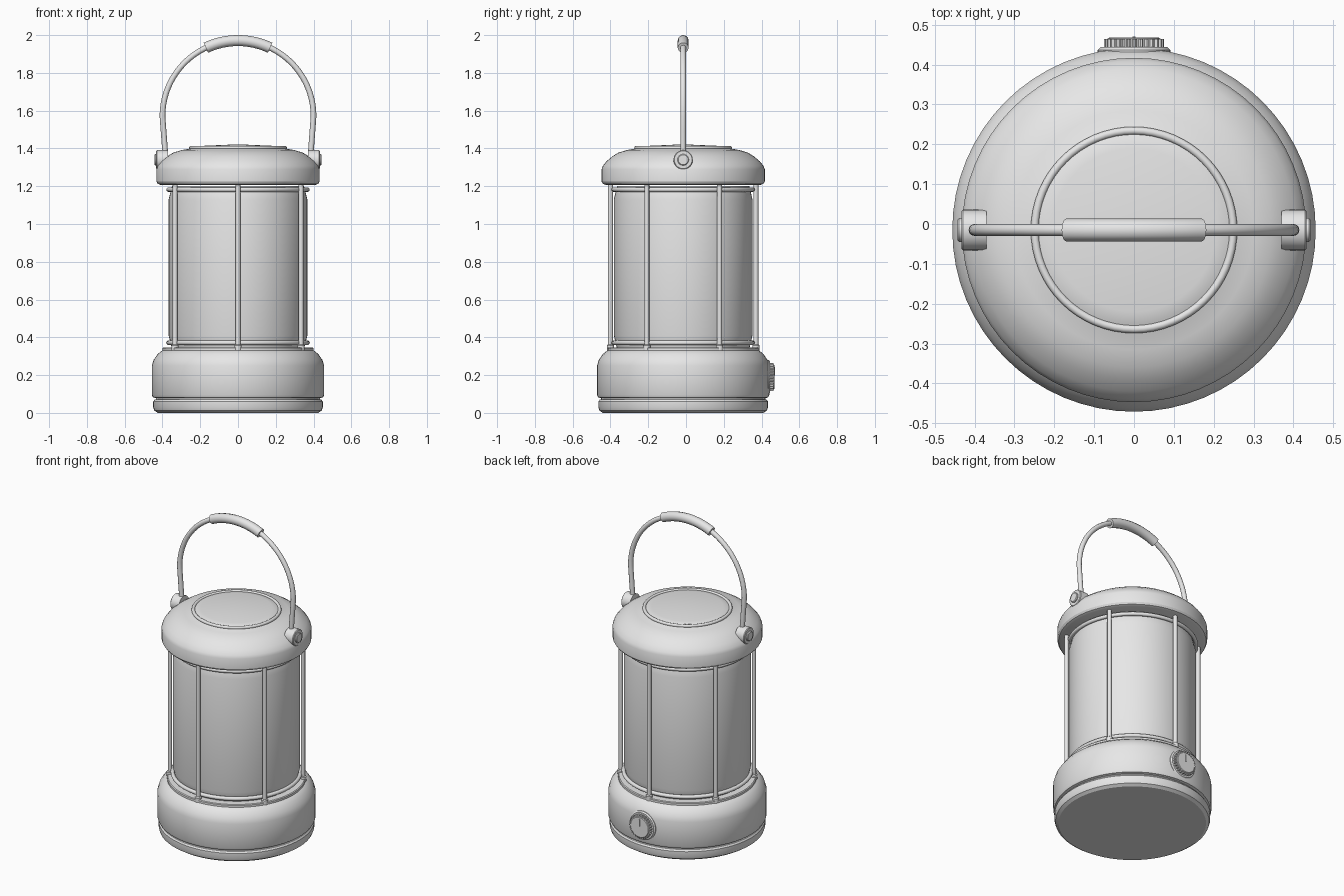
import bpy, bmesh, math
from mathutils import Matrix, Vector

if "Cube" in bpy.data.objects:
    bpy.data.objects.remove(bpy.data.objects["Cube"])

YC = -0.015          # lantern axis sits slightly forward, the knob sticks out behind
grey = bpy.data.materials.new("plain grey")
grey.diffuse_color = (0.8, 0.8, 0.8, 1)
grey.use_nodes = True
grey.node_tree.nodes["Principled BSDF"].inputs["Base Color"].default_value = grey.diffuse_color


def finish(name, bm, angle=30):
    """Turn a bmesh into a named, shaded object."""
    bmesh.ops.recalc_face_normals(bm, faces=bm.faces[:])
    me = bpy.data.meshes.new(name)
    bm.to_mesh(me)
    bm.free()
    me.materials.append(grey)
    me.shade_smooth()
    me.set_sharp_from_angle(angle=math.radians(angle))
    ob = bpy.data.objects.new(name, me)
    bpy.context.collection.objects.link(ob)
    return ob


def lathe(name, profile, matrix=None, steps=64, closed=False, angle=30):
    """Revolve (radius, height) points around z, then place the result."""
    bm = bmesh.new()
    vs = [bm.verts.new((r, 0, z)) for r, z in profile]
    pairs = list(zip(vs, vs[1:])) + ([(vs[-1], vs[0])] if closed else [])
    es = [bm.edges.new(p) for p in pairs]
    bmesh.ops.spin(bm, geom=vs + es, cent=(0, 0, 0), axis=(0, 0, 1),
                   angle=math.tau, steps=steps, use_duplicate=False)
    bmesh.ops.remove_doubles(bm, verts=bm.verts[:], dist=1e-5)
    bm.transform(matrix or Matrix.Translation((0, YC, 0)))
    return finish(name, bm, angle)


def ring(name, radius, z, thick):
    circle = [(radius + thick * math.cos(a), z + thick * math.sin(a))
              for a in (i * math.tau / 12 for i in range(12))]
    return lathe(name, circle, closed=True, angle=60)


def tube(name, points, radius):
    """Round capped tube along a path."""
    cu = bpy.data.curves.new(name, 'CURVE')
    cu.dimensions = '3D'
    cu.bevel_depth = radius
    cu.bevel_resolution = 4
    cu.use_fill_caps = True
    sp = cu.splines.new('POLY')
    sp.points.add(len(points) - 1)
    for p, co in zip(sp.points, points):
        p.co = (*co, 1)
    tmp = bpy.data.objects.new(name + " path", cu)
    bpy.context.collection.objects.link(tmp)
    bpy.context.view_layer.update()
    me = bpy.data.meshes.new_from_object(
        tmp.evaluated_get(bpy.context.evaluated_depsgraph_get()))
    bpy.data.objects.remove(tmp)
    bm = bmesh.new()
    bm.from_mesh(me)
    bmesh.ops.remove_doubles(bm, verts=bm.verts[:], dist=1e-5)
    return finish(name, bm, 50)


# Base with a grooved foot band and rounded shoulder
lathe("base", [(0, 0), (0.425, 0), (0.443, 0.012), (0.449, 0.03), (0.449, 0.06),
               (0.442, 0.07), (0.435, 0.072), (0.435, 0.078), (0.45, 0.082),
               (0.456, 0.095), (0.456, 0.25), (0.447, 0.28), (0.425, 0.312),
               (0.402, 0.33), (0.385, 0.335), (0, 0.335)])
lathe("base_collar", [(0, 0.33), (0.4, 0.33), (0.4, 0.343), (0.395, 0.347), (0, 0.347)])

# Lamp shade with slightly narrowed ends, and its retaining rings
lathe("lamp_shade", [(0, 0.34), (0.35, 0.34), (0.36, 0.38), (0.367, 0.41),
                     (0.367, 1.13), (0.36, 1.16), (0.35, 1.2), (0, 1.2)])
ring("lower_ring", 0.368, 0.371, 0.012)
ring("upper_ring", 0.368, 1.182, 0.012)

# Domed cap
lathe("cap", [(0, 1.207), (0.41, 1.207), (0.425, 1.213), (0.432, 1.225), (0.432, 1.29),
              (0.425, 1.308), (0.405, 1.333), (0.375, 1.358), (0.345, 1.377),
              (0.3, 1.391), (0.25, 1.4), (0.235, 1.408), (0.205, 1.413), (0, 1.422)])
ring("cap_ring", 0.249, 1.403, 0.01)

# Six guard rods with small feet
for i in range(6):
    a = math.radians(30 + 60 * i)
    place = Matrix.Translation((0.385 * math.cos(a), YC + 0.385 * math.sin(a), 0))
    lathe(f"guard_rod_{i + 1}", [(0, 0.33), (0.019, 0.33), (0.019, 0.358), (0.013, 0.363),
                                 (0.013, 1.215), (0, 1.215)], place, steps=16)

# Handle pivots on both sides
for side, s in (("right", 1), ("left", -1)):
    place = Matrix.Translation((0, YC, 1.34)) @ Matrix.Rotation(s * math.pi / 2, 4, 'Y')
    lathe(f"{side}_pivot", [(0, 0.37), (0.051, 0.37), (0.051, 0.429), (0.047, 0.433),
                            (0.03, 0.433), (0.03, 0.439), (0.026, 0.443), (0, 0.443)],
          place, steps=32)


# Wire handle and its grip
def arc(half_angle, n):
    return [(0.4 * math.sin(t), YC, 1.571 + 0.4 * math.cos(t))
            for t in (half_angle * (2 * i / n - 1) for i in range(n + 1))]


leg = [(0.385, YC, 1.34), (0.387, YC, 1.4), (0.394, YC, 1.49)]
tube("handle_wire", [(-x, y, z) for x, y, z in leg] + arc(math.pi / 2, 40) + leg[::-1], 0.015)
tube("handle_grip", arc(math.asin(0.17 / 0.4), 16), 0.029)

# Dial on the back: flange, ridged knob and pointer
dial = Matrix.Translation((0, 0, 0.19)) @ Matrix.Rotation(-math.pi / 2, 4, 'X')
lathe("dial_flange", [(0, 0.4), (0.091, 0.4), (0.091, 0.437), (0.084, 0.444), (0, 0.444)],
      dial, steps=40)

bm = bmesh.new()
teeth = 28
outline = []
for i in range(teeth * 4):
    r = 0.075 if i % 4 < 2 else 0.069
    a = i * math.tau / (teeth * 4)
    outline.append(bm.verts.new((r * math.cos(a), r * math.sin(a), 0.442)))
face = bm.faces.new(outline)
top = bmesh.ops.extrude_face_region(bm, geom=[face])["geom"]
bmesh.ops.translate(bm, vec=(0, 0, 0.022), verts=[v for v in top if isinstance(v, bmesh.types.BMVert)])
bm.transform(dial)
finish("dial_knob", bm)
lathe("dial_face", [(0, 0.46), (0.066, 0.46), (0.066, 0.465), (0.062, 0.468), (0, 0.468)],
      dial, steps=40)

bm = bmesh.new()
bmesh.ops.create_cube(bm, size=1)
bm.transform(Matrix.Translation((0, 0.467, 0.22)) @ Matrix.Diagonal((0.008, 0.008, 0.045, 1)))
finish("dial_pointer", bm)
